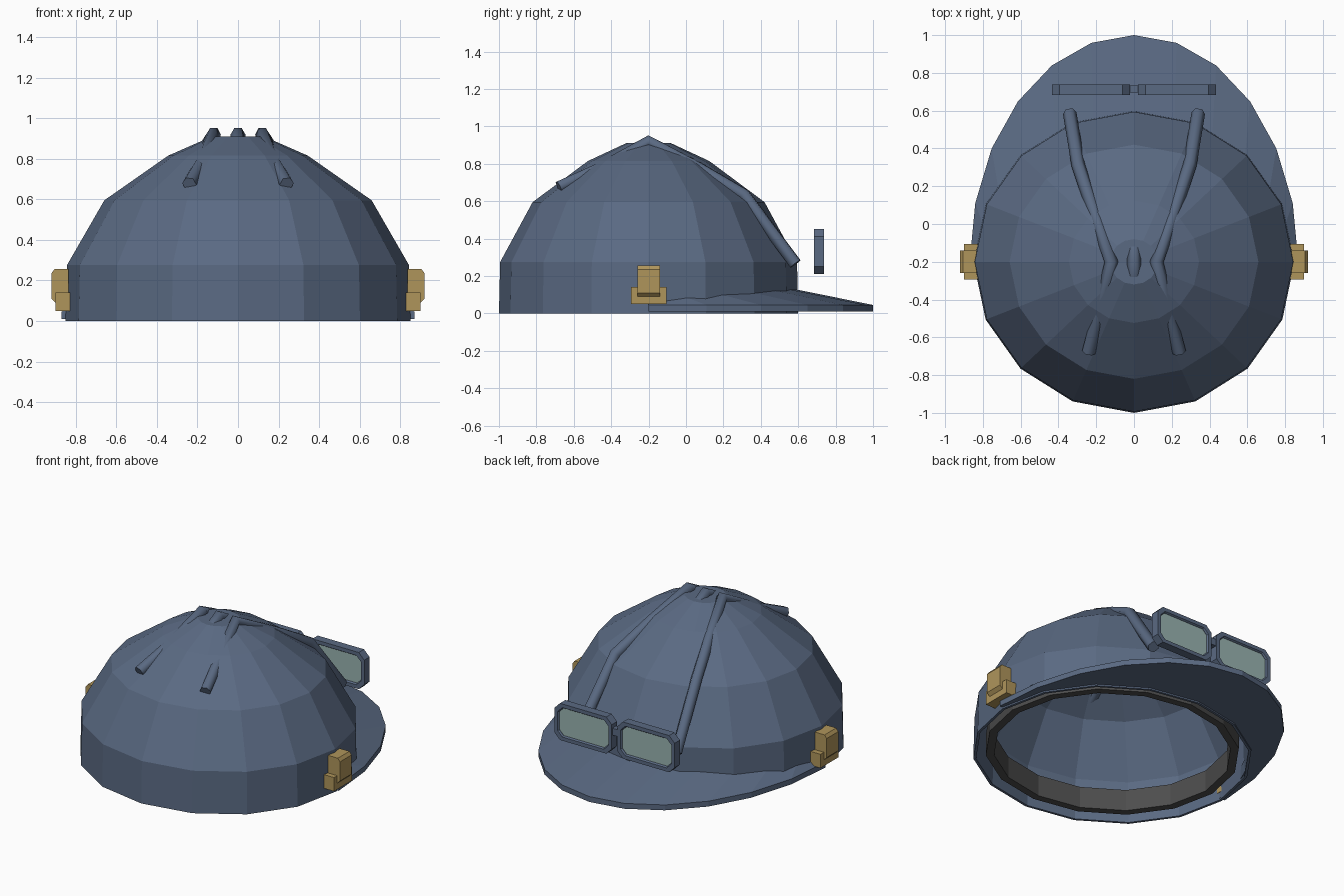
import bpy, bmesh
from math import sin, cos, pi

cube = bpy.data.objects.get("Cube")
if cube:
    bpy.data.objects.remove(cube, do_unlink=True)


def material(name, rgb):
    m = bpy.data.materials.new(name)
    m.use_nodes = True
    m.diffuse_color = (*rgb, 1)
    m.node_tree.nodes["Principled BSDF"].inputs["Base Color"].default_value = (*rgb, 1)
    return m


BLUE = material("slate blue", (0.102, 0.143, 0.225))
BRASS = material("brass", (0.43, 0.3, 0.105))
LENS = material("pale lens", (0.32, 0.45, 0.44))
BAND = material("dark band", (0.075, 0.075, 0.075))


def loft(name, rings, mat, wrap=False, caps=()):
    """Join rings of points with quads; caps lists the rings to fill."""
    bm = bmesh.new()
    rows = [[bm.verts.new(p) for p in ring] for ring in rings]
    n = len(rows[0])
    for i in range(len(rows) if wrap else len(rows) - 1):
        a, b = rows[i], rows[(i + 1) % len(rows)]
        for j in range(n):
            k = (j + 1) % n
            bm.faces.new((a[j], a[k], b[k], b[j]))
    for c in caps:
        bm.faces.new(rows[c])
    bmesh.ops.recalc_face_normals(bm, faces=bm.faces)
    me = bpy.data.meshes.new(name)
    bm.to_mesh(me)
    bm.free()
    me.materials.append(mat)
    ob = bpy.data.objects.new(name, me)
    bpy.context.collection.objects.link(ob)


def prism(name, outline, y0, y1, mat):
    """Extrude an x-z outline along y."""
    loft(name, [[(x, y, z) for x, z in outline] for y in (y0, y1)], mat, caps=(0, 1))


# Thin hollow crown
CENTRE = -0.2


def oval(r, z, n=16):
    return [(0.85 * r * cos(2 * pi * i / n), CENTRE + 0.8 * r * sin(2 * pi * i / n), z) for i in range(n)]


crown = [(0.14, 0.892), (0.39, 0.798), (0.757, 0.583), (0.972, 0.27), (0.98, 0),
         (1, 0), (0.992, 0.275), (0.775, 0.595), (0.405, 0.815), (0.15, 0.91)]
loft("crown", [oval(r, z) for r, z in crown], BLUE, caps=(0, len(crown) - 1))

# Separate headband ring inside the crown
loft("headband", [oval(r, z) for r, z in ((0.85, 0.02), (0.91, 0.02), (0.91, 0.16), (0.85, 0.16))],
     BAND, wrap=True)

# Half-oval brim sloping down from the crown
brim = []
for i in range(13):
    t = pi * i / 12
    c, s = cos(t), sin(t)
    inner, outer = (0.83 * c, CENTRE + 0.78 * s), (0.87 * c, CENTRE + 1.2 * s)
    brim.append([(*inner, 0.07 + 0.06 * s), (*outer, 0.045), (*outer, 0.01), (*inner, 0.01)])
loft("brim", brim, BLUE, caps=(0, 12))


# Raised straps that dip in and out of the crown
def strap(name, points):
    cu = bpy.data.curves.new(name, "CURVE")
    cu.dimensions = "3D"
    cu.bevel_depth, cu.bevel_resolution = 0.036, 1
    cu.use_fill_caps = True
    sp = cu.splines.new("POLY")
    sp.points.add(len(points) - 1)
    for p, co in zip(sp.points, points):
        p.co = (*co, 1)
    cu.materials.append(BLUE)
    ob = bpy.data.objects.new(name, cu)
    bpy.context.collection.objects.link(ob)


strap("middle_strap", [(0, -0.08, 0.855), (0, -0.2, 0.92), (0, -0.32, 0.855)])
for side, s in (("left", 1), ("right", -1)):
    strap(side + "_strap", [(s * 0.34, 0.585, 0.265), (s * 0.295, 0.31, 0.635), (s * 0.21, 0.06, 0.78),
                            (s * 0.12, -0.2, 0.92), (s * 0.18, -0.455, 0.777), (s * 0.24, -0.68, 0.675)])

    # Brass side clip: wide foot and upright with chamfered outer edges
    prism(side + "_clip_foot", [(s * x, z) for x, z in
          ((0.827, 0.05), (0.9, 0.05), (0.9, 0.14), (0.827, 0.14))], -0.293, -0.105, BRASS)
    prism(side + "_clip_upright", [(s * x, z) for x, z in
          ((0.835, 0.085), (0.895, 0.085), (0.92, 0.11), (0.92, 0.235), (0.905, 0.255), (0.835, 0.255))],
          -0.26, -0.14, BRASS)

    # Goggle frame with a chamfered opening, and its lens
    def octagon(inset, y, cut):
        w, h = 0.2075 - inset, 0.12 - inset
        pts = [(w, h - cut), (w - cut, h), (cut - w, h), (-w, h - cut),
               (-w, cut - h), (cut - w, -h), (w - cut, -h), (w, cut - h)]
        return [(s * 0.2275 + x, y, 0.33 + z) for x, z in pts]

    loft(side + "_goggle_frame",
         [octagon(0, 0.684, 0.04), octagon(0, 0.739, 0.04), octagon(0.024, 0.739, 0.033),
          octagon(0.03, 0.73, 0.03), octagon(0.03, 0.693, 0.03), octagon(0.024, 0.684, 0.033)],
         BLUE, wrap=True)
    loft(side + "_goggle_lens", [octagon(0.026, 0.697, 0.03), octagon(0.026, 0.727, 0.03)],
         LENS, caps=(0, 1))

# Small bridge between the goggles
prism("goggle_bridge", [(-0.03, 0.34), (0.03, 0.34), (0.03, 0.385), (-0.03, 0.385)], 0.695, 0.733, BLUE)
